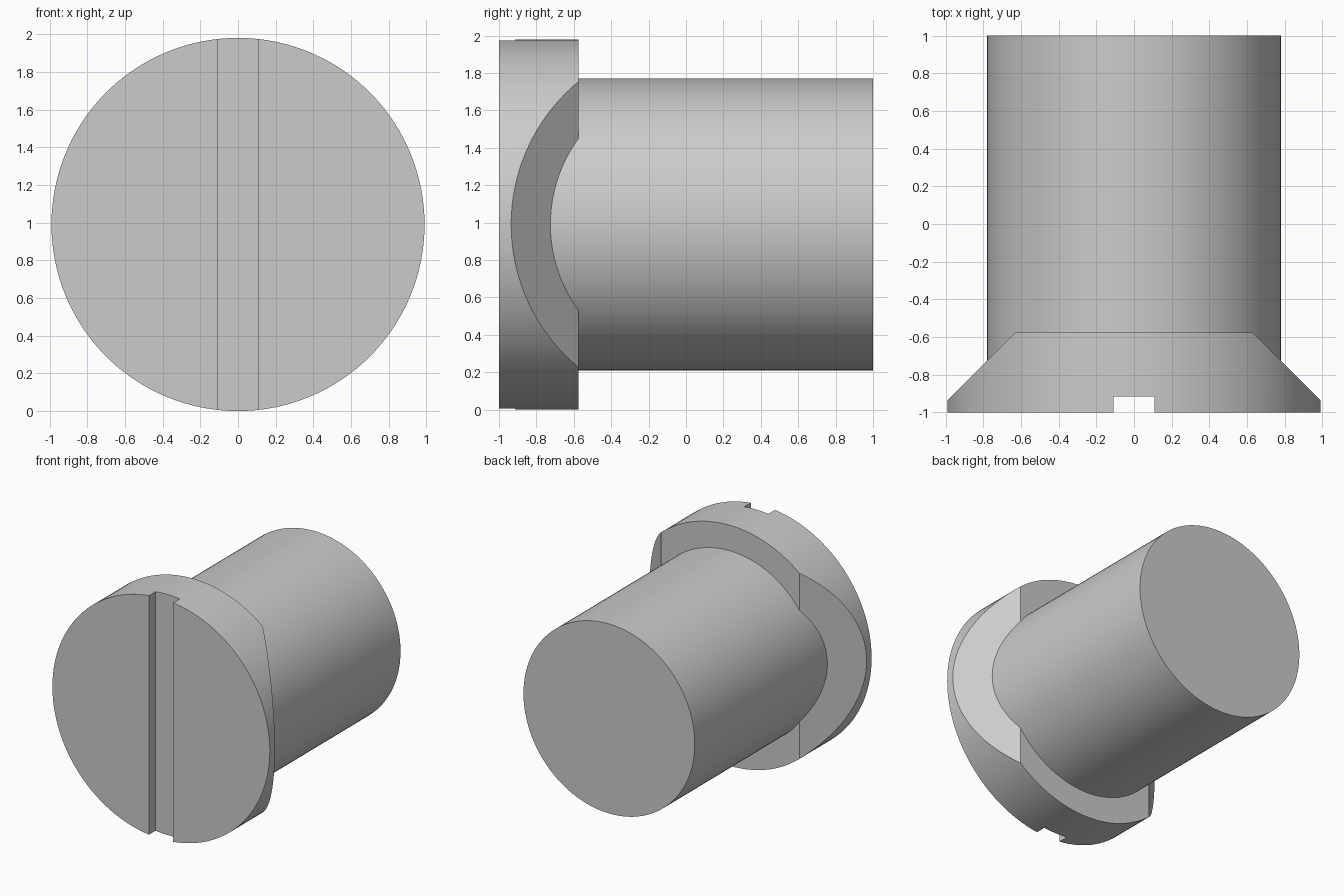
import bpy, bmesh
from math import pi
from mathutils import Matrix

cube = bpy.data.objects.get("Cube")
if cube:
    bpy.data.objects.remove(cube, do_unlink=True)

HEAD_R, SHAFT_R = 0.99, 0.78
FRONT, SHOULDER, BACK = -1.0, -0.575, 1.0

steel = bpy.data.materials.new("grey_metal")
steel.use_nodes = True
grey = (0.6, 0.6, 0.6, 1)
steel.diffuse_color = grey
steel.node_tree.nodes["Principled BSDF"].inputs["Base Color"].default_value = grey


def make_object(name, bm):
    bmesh.ops.recalc_face_normals(bm, faces=bm.faces)
    mesh = bpy.data.meshes.new(name)
    bm.to_mesh(mesh)
    bm.free()
    mesh.materials.append(steel)
    obj = bpy.data.objects.new(name, mesh)
    bpy.context.collection.objects.link(obj)
    return obj


def cylinder(name, radius, y0, y1):
    """Cylinder lying along y, centred at the head's height."""
    bm = bmesh.new()
    place = Matrix.Translation((0, (y0 + y1) / 2, HEAD_R)) @ Matrix.Rotation(pi / 2, 4, "X")
    bmesh.ops.create_cone(bm, cap_ends=True, segments=128, radius1=radius,
                          radius2=radius, depth=y1 - y0, matrix=place)
    return make_object(name, bm)


def prism(name, outline):
    """Plan outline extruded upward past the head."""
    bm = bmesh.new()
    face = bm.faces.new([bm.verts.new((x, y, -0.5)) for x, y in outline])
    new = bmesh.ops.extrude_face_region(bm, geom=[face])["geom"]
    bmesh.ops.translate(bm, vec=(0, 0, 3),
                        verts=[v for v in new if isinstance(v, bmesh.types.BMVert)])
    return make_object(name, bm)


def shade(obj):
    bpy.ops.object.select_all(action="DESELECT")
    obj.select_set(True)
    bpy.context.view_layer.objects.active = obj
    bpy.ops.object.shade_smooth_by_angle(angle=pi / 6)


# Slotted head with the two sides of its back bevelled off
head = cylinder("head", HEAD_R, FRONT, SHOULDER)
half = [(0.11, -0.915), (0.11, -1.2), (1.2, -1.2), (1.2, -1.15),
        (0.63, SHOULDER), (0.55, -0.5)]
half[3] = (1.2, SHOULDER - (1.2 - 0.63))
outline = half + [(-x, y) for x, y in reversed(half)]
cutter = prism("head_outline", outline)
cutter.hide_render = True
mod = head.modifiers.new("trim", "BOOLEAN")
mod.operation = "INTERSECT"
mod.solver = "EXACT"
mod.object = cutter
bpy.context.view_layer.objects.active = head
bpy.ops.object.modifier_apply(modifier=mod.name)
bpy.data.objects.remove(cutter, do_unlink=True)
shade(head)

# Plain round shaft, rooted inside the head
shade(cylinder("shaft", SHAFT_R, -0.8, BACK))
